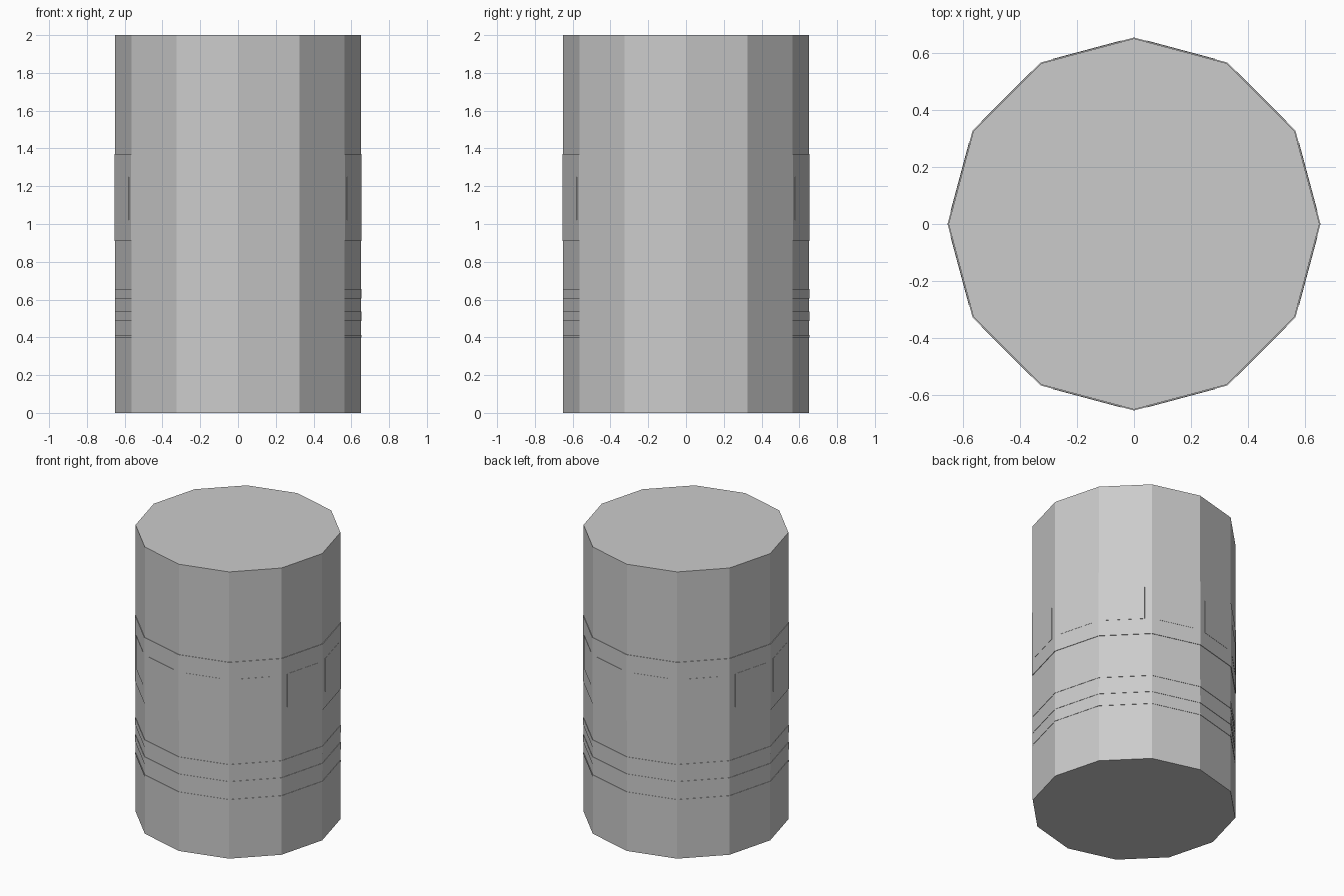
import bpy, bmesh, math
from mathutils import Vector

if "Cube" in bpy.data.objects:
    bpy.data.objects.remove(bpy.data.objects["Cube"])

SIDES = 12
R_BODY, R_BAND = 0.65, 0.6535


def ring_point(r, z, i):
    a = 2 * math.pi * i / SIDES
    return Vector((r * math.cos(a), r * math.sin(a), z))


def finish(name, bm):
    bmesh.ops.recalc_face_normals(bm, faces=bm.faces)
    me = bpy.data.meshes.new(name)
    bm.to_mesh(me)
    bm.free()
    ob = bpy.data.objects.new(name, me)
    bpy.context.collection.objects.link(ob)
    return ob


def lathe(name, profile, cap=False):
    """Revolve a list of (radius, z) points with flat sides."""
    bm = bmesh.new()
    rings = [[bm.verts.new(ring_point(r, z, i)) for i in range(SIDES)]
             for r, z in profile]
    for lo, hi in zip(rings, rings[1:]):
        for i in range(SIDES):
            j = (i + 1) % SIDES
            bm.faces.new((lo[i], lo[j], hi[j], hi[i]))
    if cap:
        bm.faces.new(rings[0][::-1])
        bm.faces.new(rings[-1])
    return finish(name, bm)


def collar(name, z0, z1, r):
    return lathe(name, [(R_BODY, z0), (r, z0), (r, z1), (R_BODY, z1)])


# Main drum
lathe("drum_body", [(R_BODY, 0), (R_BODY, 2)], cap=True)

# Wide middle band and thin lower rings
collar("middle_band", 0.91, 1.37, R_BAND)
for n, (z0, z1) in enumerate([(0.605, 0.657), (0.487, 0.538), (0.40, 0.413)]):
    collar(f"lower_ring_{n + 1}", z0, z1, 0.6525)

# Raised rectangular panel on every facet of the band
bm = bmesh.new()
for i in range(SIDES):
    a, b = ring_point(R_BAND, 0, i), ring_point(R_BAND, 0, i + 1)
    out = (a + b).normalized() * 0.0015
    p, q = a.lerp(b, 0.135), a.lerp(b, 0.865)
    lo, hi = Vector((0, 0, 1.02)), Vector((0, 0, 1.25))
    base = [p + lo, q + lo, q + hi, p + hi]
    inner = [bm.verts.new(v) for v in base]
    outer = [bm.verts.new(v + out) for v in base]
    bm.faces.new(outer)
    for k in range(4):
        m = (k + 1) % 4
        bm.faces.new((inner[k], inner[m], outer[m], outer[k]))
finish("band_panels", bm)
